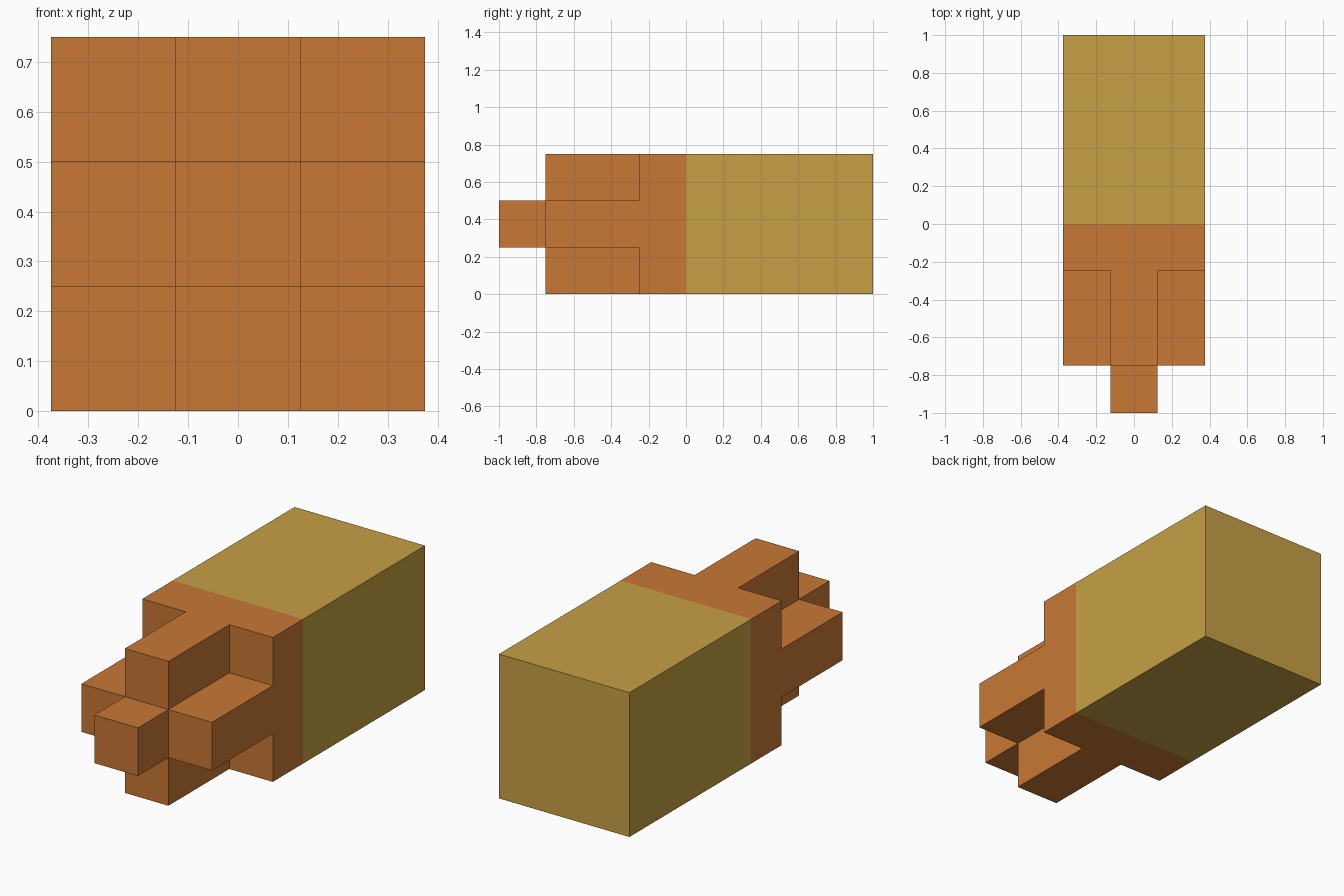
import bpy, bmesh
from mathutils import Vector, Matrix

if "Cube" in bpy.data.objects:
    bpy.data.objects.remove(bpy.data.objects["Cube"])

CELL = 0.25   # cross-section is a 3 x 3 grid of these


def material(name, rgb):
    m = bpy.data.materials.new(name)
    m.diffuse_color = (*rgb, 1)
    m.use_nodes = True
    m.node_tree.nodes["Principled BSDF"].inputs["Base Color"].default_value = m.diffuse_color
    return m


def finish(bm, name, mat):
    me = bpy.data.meshes.new(name)
    bm.to_mesh(me)
    bm.free()
    me.materials.append(mat)
    ob = bpy.data.objects.new(name, me)
    bpy.context.collection.objects.link(ob)
    return ob


def add_box(bm, centre, size):
    mat = Matrix.Translation(centre) @ Matrix.Diagonal((*size, 1))
    verts = bmesh.ops.create_cube(bm, size=1, matrix=mat)["verts"]
    return {f for v in verts for f in v.link_faces}


def drop_faces(bm, faces):
    bmesh.ops.delete(bm, geom=list(faces), context='FACES')


orange = material("orange", (0.578, 0.188, 0.036))
ochre = material("ochre", (0.571, 0.352, 0.060))

# Rear block, open only where it joins the head
bm = bmesh.new()
faces = add_box(bm, Vector((0, 0.5, 0.375)), (0.75, 1, 0.75))
drop_faces(bm, [f for f in faces if f.calc_center_median().y < 0.01])
finish(bm, "rear_block", ochre)

# Stepped head: full square collar, then a plus shape, then a single tip
layers = [(0, -0.25, 2), (-0.25, -0.75, 1), (-0.75, -1, 0)]   # y back, y front, reach
cells = {(i, k, j) for k, (_, _, reach) in enumerate(layers)
         for i in (-1, 0, 1) for j in (-1, 0, 1) if abs(i) + abs(j) <= reach}
bm = bmesh.new()
for i, k, j in sorted(cells):
    y0, y1, _ = layers[k]
    centre = Vector((i * CELL, (y0 + y1) / 2, 0.375 + j * CELL))
    hidden = []
    for f in add_box(bm, centre, (CELL, y0 - y1, CELL)):
        d = (f.calc_center_median() - centre).normalized()
        near = (i + round(d.x), k - round(d.y), j + round(d.z))
        if near in cells or near[1] < 0:
            hidden.append(f)
    drop_faces(bm, hidden)
bmesh.ops.remove_doubles(bm, verts=bm.verts[:], dist=0.001)
bmesh.ops.dissolve_limit(bm, angle_limit=0.01, verts=bm.verts[:], edges=bm.edges[:])
finish(bm, "stepped_head", orange)
